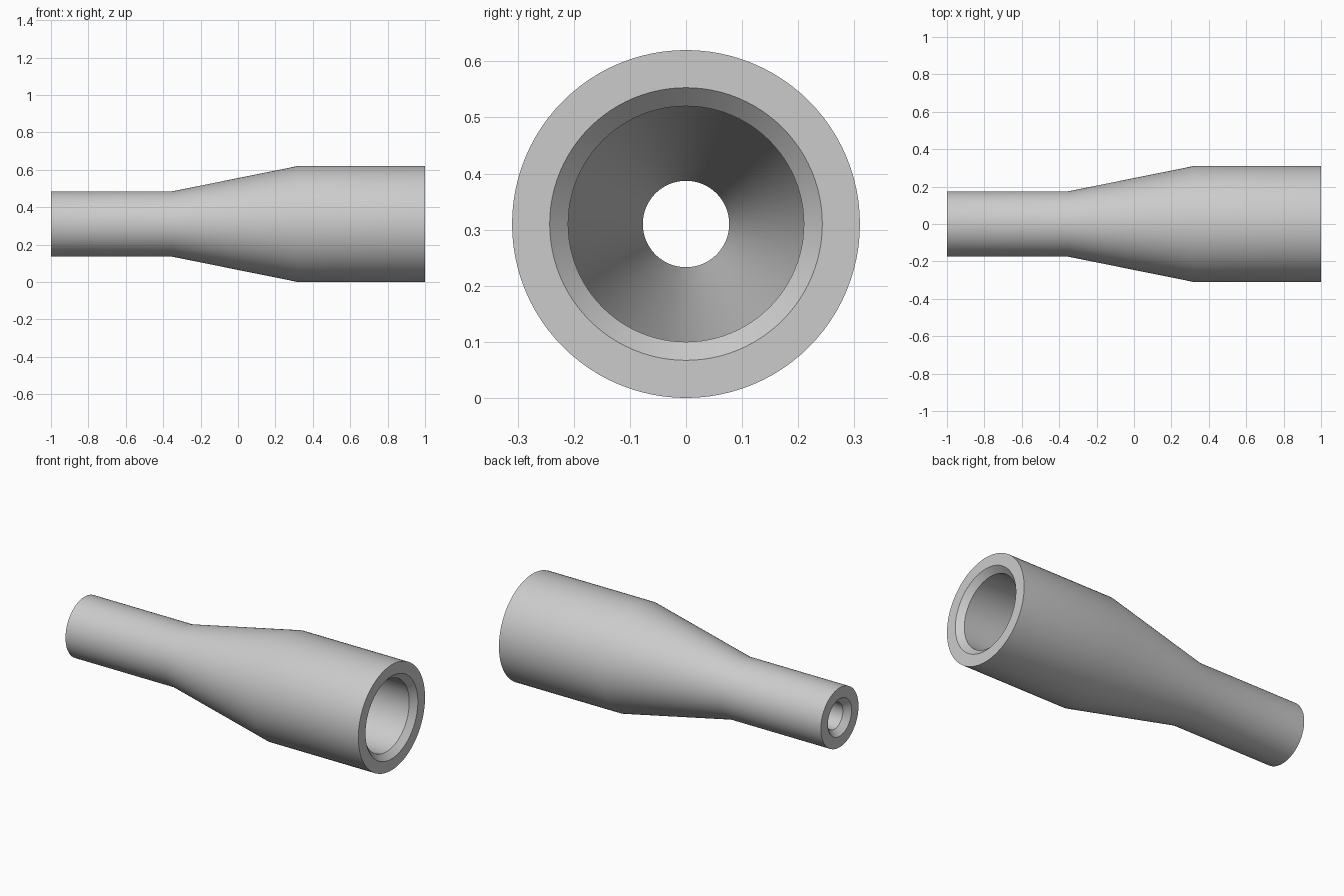
import bpy
import bmesh
from math import pi, radians
from mathutils import Matrix, Vector

cube = bpy.data.objects.get("Cube")
if cube:
    bpy.data.objects.remove(cube, do_unlink=True)

# Plain grey for the whole part
grey = bpy.data.materials.new("plain_grey")
grey.use_nodes = True
colour = (0.6, 0.6, 0.6, 1)
grey.diffuse_color = colour
grey.node_tree.nodes["Principled BSDF"].inputs["Base Color"].default_value = colour

SEGMENTS = 96
AXIS_HEIGHT = 0.31
CHAMFER = 0.033

# Wall section as (position along x, radius): outside, then back through the bore
outside = [(-1, 0.175), (-0.35, 0.175), (0.32, 0.31), (1, 0.31)]
bore = [(1, 0.21 + CHAMFER), (1 - CHAMFER, 0.21), (0.32, 0.21),
        (-0.35, 0.077), (CHAMFER - 1, 0.077), (-1, 0.077 + CHAMFER)]
section = outside + bore

# Reducer: closed wall section spun around the x axis
bm = bmesh.new()
verts = [bm.verts.new((x, 0, r)) for x, r in section]
edges = [bm.edges.new((a, b)) for a, b in zip(verts, verts[1:] + verts[:1])]
bmesh.ops.spin(bm, geom=verts + edges, cent=Vector(), axis=(1, 0, 0),
               angle=2 * pi, steps=SEGMENTS, use_duplicate=False)
bmesh.ops.remove_doubles(bm, verts=bm.verts, dist=0.0005)
bmesh.ops.recalc_face_normals(bm, faces=bm.faces)
bmesh.ops.transform(bm, matrix=Matrix.Translation((0, 0, AXIS_HEIGHT)), verts=bm.verts)

mesh = bpy.data.meshes.new("pipe_reducer")
bm.to_mesh(mesh)
bm.free()
mesh.materials.append(grey)
reducer = bpy.data.objects.new("pipe_reducer", mesh)
bpy.context.collection.objects.link(reducer)

# Smooth walls with crisp rims
bpy.ops.object.select_all(action="DESELECT")
reducer.select_set(True)
bpy.context.view_layer.objects.active = reducer
bpy.ops.object.shade_smooth_by_angle(angle=radians(30))
